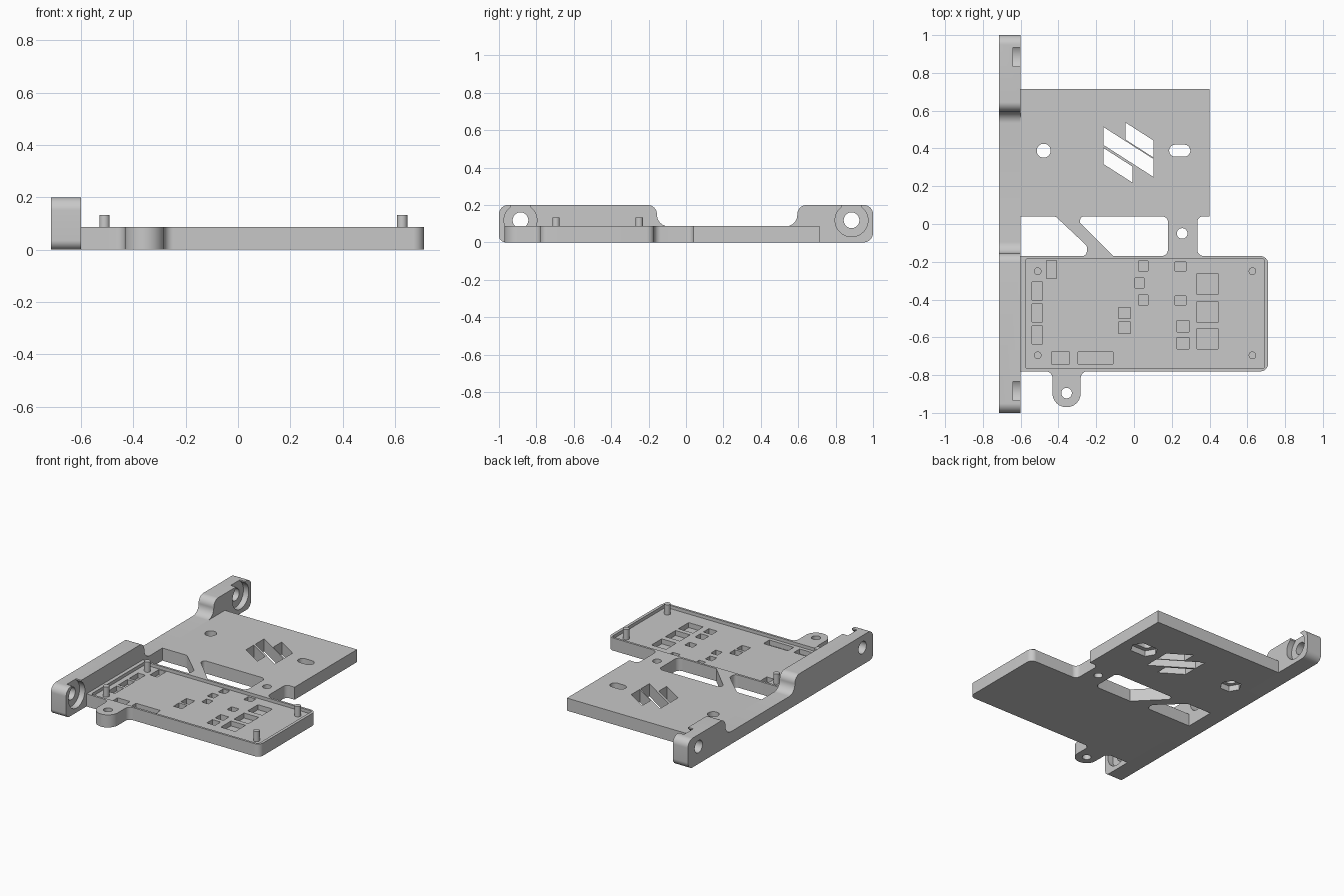
import bpy
import bmesh
import math
from mathutils import Vector

if "Cube" in bpy.data.objects:
    bpy.data.objects.remove(bpy.data.objects["Cube"], do_unlink=True)

THICK = 0.086      # plate thickness
FLOOR = 0.064      # tray floor height
RAIL_IN, RAIL_OUT = -0.6, -0.715

GREY = (0.58, 0.58, 0.58, 1)
grey = bpy.data.materials.new("plain grey")
grey.use_nodes = True
grey.diffuse_color = GREY
grey.node_tree.nodes["Principled BSDF"].inputs["Base Color"].default_value = GREY


def rounded(corners, steps=8):
    """Outline from corners (a, b) or (a, b, radius)."""
    loop = []
    count = len(corners)
    for i, corner in enumerate(corners):
        p = Vector(corner[:2])
        if len(corner) == 2:
            loop.append(p)
            continue
        radius = corner[2]
        u = (Vector(corners[i - 1][:2]) - p).normalized()
        v = (Vector(corners[(i + 1) % count][:2]) - p).normalized()
        half = u.angle(v) / 2
        reach = radius / math.tan(half)
        centre = p + (u + v).normalized() * radius / math.sin(half)
        start, end = p + u * reach - centre, p + v * reach - centre
        for s in range(steps + 1):
            # Blending the end directions and renormalising stays on the arc
            spoke = start.lerp(end, s / steps).normalized()
            loop.append(centre + spoke * radius)
    return loop


def ring(x, y, radius, sides=32, stretch=0.0, turn=0.5):
    """Regular polygon, optionally stretched along x into a slot."""
    loop = []
    for i in range(sides):
        a = math.tau * (i + turn) / sides
        shift = math.copysign(stretch, math.cos(a))
        loop.append(Vector((x + shift + radius * math.cos(a), y + radius * math.sin(a))))
    return loop


def box(x, y, w, h):
    return [Vector((x + i * w / 2, y + j * h / 2)) for i, j in ((-1, -1), (1, -1), (1, 1), (-1, 1))]


def prism(name, loops, low, high, axis="Z"):
    """Extrude closed outlines along Z, or along X for (y, z) outlines."""
    bm = bmesh.new()
    for loop in loops:
        rows = []
        for h in (low, high):
            rows.append([bm.verts.new((p.x, p.y, h) if axis == "Z" else (h, p.x, p.y)) for p in loop])
        bottom, top = rows
        bm.faces.new(bottom[::-1])
        bm.faces.new(top)
        for i in range(len(loop)):
            bm.faces.new((bottom[i - 1], bottom[i], top[i], top[i - 1]))
    bmesh.ops.recalc_face_normals(bm, faces=bm.faces)
    mesh = bpy.data.meshes.new(name)
    bm.to_mesh(mesh)
    bm.free()
    obj = bpy.data.objects.new(name, mesh)
    bpy.context.collection.objects.link(obj)
    return obj


def activate(obj):
    bpy.ops.object.select_all(action="DESELECT")
    obj.select_set(True)
    bpy.context.view_layer.objects.active = obj


def cut(obj, loops, low, high, axis="Z"):
    cutter = prism("cutter", loops, low, high, axis)
    cutter.hide_render = True
    mod = obj.modifiers.new("cut", "BOOLEAN")
    mod.operation = "DIFFERENCE"
    mod.solver = "EXACT"
    mod.object = cutter
    activate(obj)
    bpy.ops.object.modifier_apply(modifier=mod.name)
    bpy.data.objects.remove(cutter, do_unlink=True)


def finish(obj):
    obj.data.materials.clear()
    obj.data.materials.append(grey)
    activate(obj)
    bpy.ops.object.shade_smooth_by_angle(angle=math.radians(32))


# Base plate: front tray with ear, diagonal brace, arm and back panel
plate = prism("base_plate", [rounded([
    (RAIL_IN, -0.78), (-0.432, -0.78, 0.035), (-0.432, -0.97, 0.074), (-0.282, -0.97, 0.074),
    (-0.282, -0.78, 0.035), (0.71, -0.78, 0.04), (0.71, -0.17, 0.04), (0.335, -0.17, 0.035),
    (0.335, 0.04, 0.03), (0.4, 0.04), (0.4, 0.715), (RAIL_IN, 0.715), (RAIL_IN, 0.04),
    (-0.415, 0.04, 0.03), (-0.25, -0.115, 0.015), (-0.25, -0.17, 0.025), (RAIL_IN, -0.17)])],
    0, THICK)

# Opening between the brace and the arm
opening = rounded([(-0.285, 0.04, 0.02), (-0.285, 0.005, 0.01), (-0.11, -0.17),
                   (0.18, -0.17, 0.035), (0.18, 0.04, 0.03)])

# Slanted vents: parallelograms falling to the right
def vent(x0, x1, y, height, slope=0.64):
    drop = slope * (x1 - x0)
    return [Vector(p) for p in ((x0, y - height), (x1, y - drop - height), (x1, y - drop), (x0, y))]

vents = [vent(-0.161, 0.103, 0.513, 0.095), vent(-0.045, 0.103, 0.537, 0.09),
         vent(-0.161, -0.008, 0.402, 0.085)]

# Screw holes, slot and the nut pockets under them
holes = [ring(-0.478, 0.388, 0.037), ring(0.242, 0.388, 0.032, stretch=0.024),
         ring(0.255, -0.05, 0.028), ring(-0.357, -0.895, 0.028)]
nuts = [ring(-0.478, 0.388, 0.07, 6, turn=0), ring(0.242, 0.388, 0.07, 6, 0.024, turn=0)]
cut(plate, nuts, -0.05, 0.04)
cut(plate, [opening] + vents + holes, -0.1, 0.2)

# Tray recess with component pockets, grouped by size
cut(plate, [rounded([(-0.575, -0.765, 0.01), (0.69, -0.765, 0.01),
                     (0.69, -0.185, 0.01), (-0.575, -0.185, 0.01)], 3)], FLOOR, 0.2)
pocket_groups = {
    (0.055, 0.095): [(-0.437, -0.24), (-0.513, -0.355), (-0.513, -0.471), (-0.513, -0.587)],
    (0.095, 0.063): [(-0.389, -0.709)],
    (0.185, 0.063): [(-0.204, -0.709)],
    (0.05, 0.053): [(0.05, -0.222), (0.029, -0.312), (0.05, -0.402)],
    (0.058, 0.05): [(0.246, -0.225), (0.246, -0.405)],
    (0.063, 0.06): [(-0.05, -0.471), (-0.05, -0.55), (0.259, -0.542), (0.259, -0.632)],
    (0.11, 0.11): [(0.389, -0.317), (0.389, -0.466), (0.389, -0.608)],
}
pockets = [box(*spot, *size) for size, spots in pocket_groups.items() for spot in spots]
cut(plate, pockets, 0.03, 0.2)
finish(plate)

# Side rail with raised ends
rail = prism("side_rail", [rounded([
    (-1, 0, 0.035), (1, 0, 0.05), (1, 0.2, 0.05), (0.595, 0.2, 0.05), (0.595, THICK, 0.06),
    (-0.155, THICK, 0.06), (-0.155, 0.2, 0.05), (-1, 0.2, 0.05)])],
    RAIL_OUT, RAIL_IN, "X")

# Counterbored screw holes in the rail ends, each open to the top
ends = (-0.885, 0.885)
cut(rail, [ring(y, 0.118, 0.088, 48) for y in ends], -0.64, -0.5, "X")
cut(rail, [box(y, 0.2, 0.1, 0.14) for y in ends], -0.64, -0.5, "X")
cut(rail, [ring(y, 0.118, 0.042) for y in ends], -0.8, -0.5, "X")
finish(rail)

# Locating pins in the tray corners
for side, x in (("right", -0.51), ("left", 0.627)):
    for place, y in (("front", -0.695), ("back", -0.25)):
        finish(prism(f"{place}_{side}_pin", [ring(x, y, 0.02, 24)], FLOOR - 0.01, 0.133))
